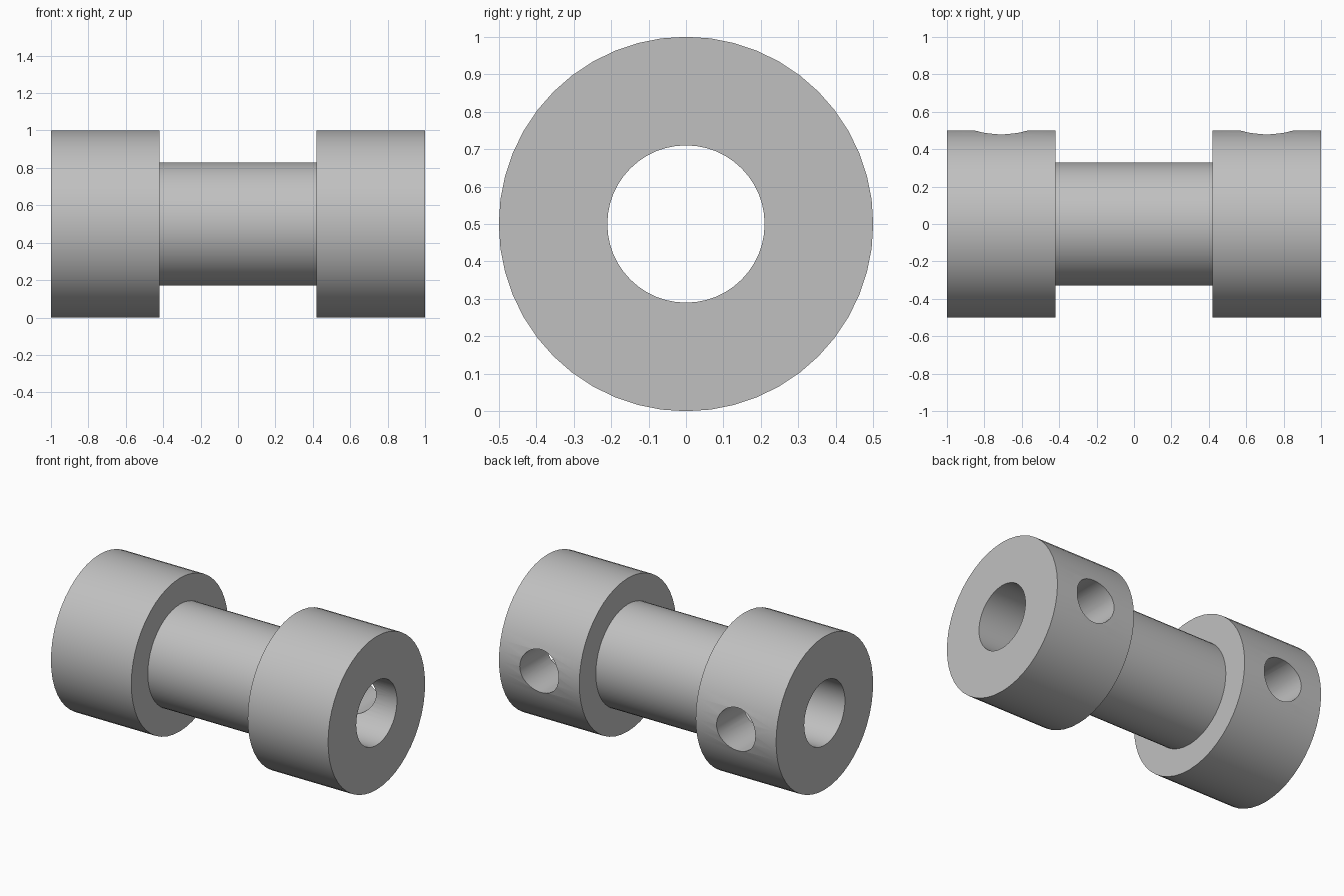
import bpy, bmesh, math
from mathutils import Matrix, Vector

if "Cube" in bpy.data.objects:
    bpy.data.objects.remove(bpy.data.objects["Cube"], do_unlink=True)

SEGMENTS = 48
AXIS_Z = 0.5
BORE, CORE, FLANGE = 0.21, 0.33, 0.5
INNER_X, END_X = 0.42, 1.0
HOLE_X, HOLE_R = 0.71, 0.14

# Single metal colour
metal = bpy.data.materials.new("grey metal")
metal.use_nodes = True
grey = (0.53, 0.53, 0.53, 1)
metal.diffuse_color = grey
metal.node_tree.nodes["Principled BSDF"].inputs["Base Color"].default_value = grey


def add_object(name, bm):
    mesh = bpy.data.meshes.new(name)
    bmesh.ops.recalc_face_normals(bm, faces=bm.faces)
    bm.to_mesh(mesh)
    bm.free()
    mesh.materials.append(metal)
    obj = bpy.data.objects.new(name, mesh)
    bpy.context.collection.objects.link(obj)
    return obj


# Spool body: closed section turned about the x axis
half = [(END_X, BORE), (END_X, FLANGE), (INNER_X, FLANGE), (INNER_X, CORE)]
profile = half + [(-x, r) for x, r in reversed(half)]
bm = bmesh.new()
verts = [bm.verts.new((x, 0, AXIS_Z + r)) for x, r in profile]
edges = [bm.edges.new((verts[i - 1], verts[i])) for i in range(len(verts))]
bmesh.ops.spin(bm, geom=verts + edges, cent=(0, 0, AXIS_Z), axis=(1, 0, 0),
               angle=math.tau, steps=SEGMENTS, use_duplicate=False)
bmesh.ops.remove_doubles(bm, verts=bm.verts, dist=0.0001)
spool = add_object("spool_body", bm)

# Radial screw holes from the back of each flange into the bore
for side, x in (("left", HOLE_X), ("right", -HOLE_X)):
    bm = bmesh.new()
    bmesh.ops.create_cone(bm, cap_ends=True, segments=SEGMENTS,
                          radius1=HOLE_R, radius2=HOLE_R, depth=0.6,
                          matrix=Matrix.Translation(Vector((x, 0.3, AXIS_Z)))
                          @ Matrix.Rotation(math.pi / 2, 4, "X"))
    cutter = add_object(side + "_hole_cutter", bm)
    cutter.hide_render = True
    cut = spool.modifiers.new(side + "_screw_hole", "BOOLEAN")
    cut.operation = "DIFFERENCE"
    cut.solver = "EXACT"
    cut.object = cutter

# Bake the holes and drop the cutters
bpy.context.view_layer.objects.active = spool
spool.select_set(True)
for name in [m.name for m in spool.modifiers]:
    cutter = spool.modifiers[name].object
    bpy.ops.object.modifier_apply(modifier=name)
    bpy.data.objects.remove(cutter, do_unlink=True)

bpy.ops.object.shade_smooth_by_angle(angle=math.radians(30))
